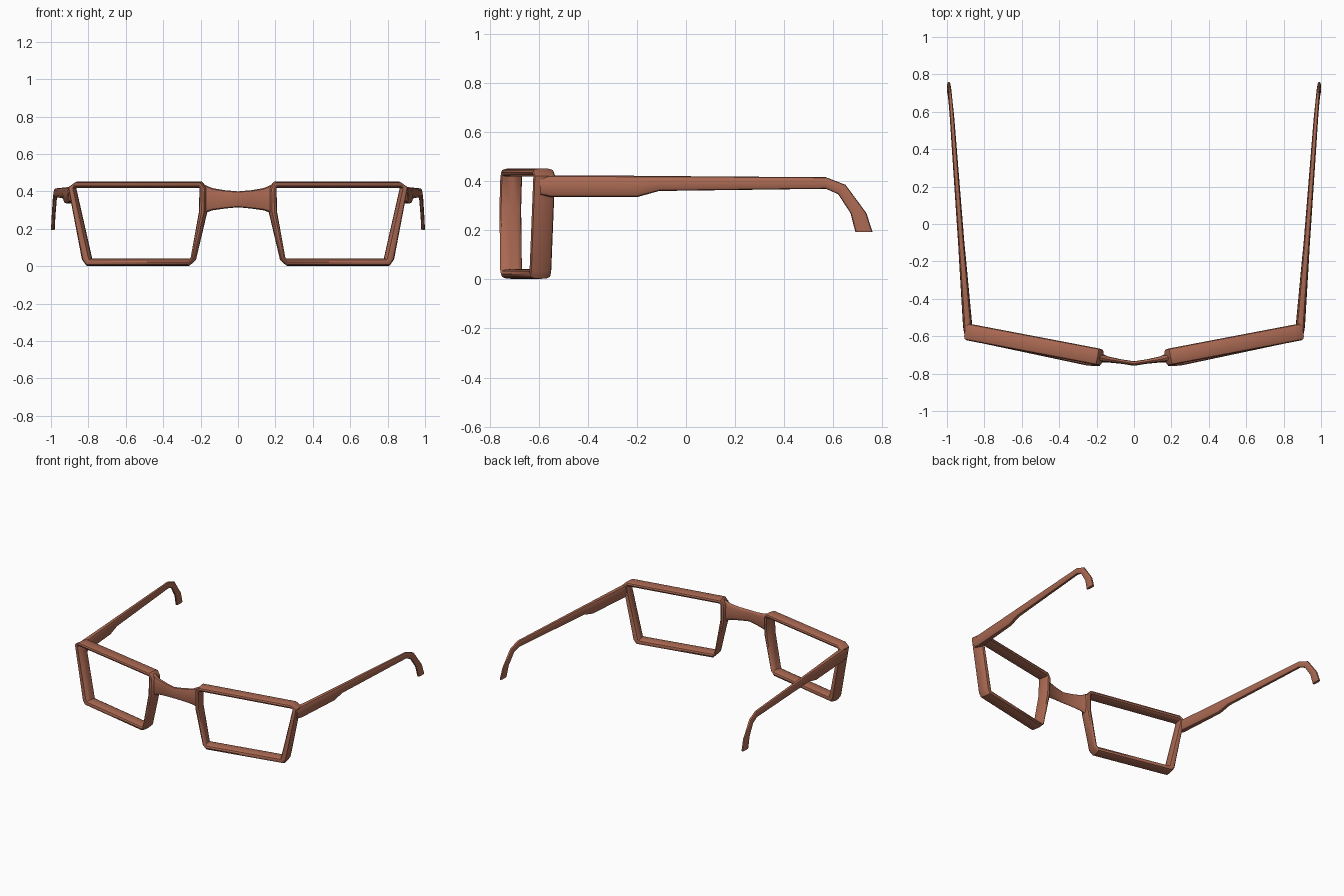
import bpy, bmesh, math
from mathutils import Vector

if "Cube" in bpy.data.objects:
    bpy.data.objects.remove(bpy.data.objects["Cube"])

brown = bpy.data.materials.new("reddish brown")
brown.diffuse_color = (0.40, 0.14, 0.085, 1)
brown.use_nodes = True
brown.node_tree.nodes["Principled BSDF"].inputs["Base Color"].default_value = brown.diffuse_color


def oval(c, u, v, power=0.75, n=12):
    """Rounded cross-section round c with half-axes u and v."""
    pts = []
    for i in range(n):
        a = 2 * math.pi * i / n
        ca, sa = math.cos(a), math.sin(a)
        pts.append(c + u * math.copysign(abs(ca) ** power, ca)
                   + v * math.copysign(abs(sa) ** power, sa))
    return pts


def loft(name, rings, closed=False, caps=()):
    """Skin a row of rings, then mirror it to the other side."""
    bm = bmesh.new()
    vs = [[bm.verts.new(p) for p in r] for r in rings]
    n = len(vs[0])
    for k in range(len(vs) if closed else len(vs) - 1):
        a, b = vs[k], vs[(k + 1) % len(vs)]
        for i in range(n):
            j = (i + 1) % n
            bm.faces.new((a[i], a[j], b[j], b[i]))
    for k in caps:
        bm.faces.new(vs[k])
    bmesh.ops.remove_doubles(bm, verts=bm.verts, dist=1e-5)
    bmesh.ops.recalc_face_normals(bm, faces=bm.faces)
    me = bpy.data.meshes.new(name)
    bm.to_mesh(me)
    bm.free()
    for p in me.polygons:
        p.use_smooth = True
    me.set_sharp_from_angle(angle=math.radians(42))
    me.materials.append(brown)
    ob = bpy.data.objects.new(name, me)
    bpy.context.collection.objects.link(ob)
    m = ob.modifiers.new("mirror", 'MIRROR')
    m.merge_threshold = 0.001
    return ob


# Lens rims: inner and outer points (x, z) at every corner, on a slanted plane
def on_plane(x, z):
    nose_low = max(0, 1 - (x - 0.2) / 0.6) * (1 - z / 0.45)
    return Vector((x, -0.712 + 0.19 * (x - 0.18) - 0.014 * nose_low, z))


depth = Vector((-0.184, 0.982, 0)) * 0.045
corners = [((0.203, 0.418), (0.165, 0.415), (0.195, 0.452)),
           ((0.868, 0.418), (0.862, 0.452), (0.905, 0.422)),
           ((0.782, 0.042), (0.832, 0.035), (0.808, 0.002)),
           ((0.25, 0.042), (0.262, 0.002), (0.228, 0.035)),
           ((0.206, 0.29), (0.167, 0.29), None)]
rings = []
for inner, *outers in corners:
    for outer in outers:
        if outer:
            a, b = on_plane(*inner), on_plane(*outer)
            rings.append(oval((a + b) / 2, (b - a) / 2, depth))
loft("lens_rims", rings, closed=True)

# Bridge: x, y, bottom z, top z, half thickness
rings = []
for x, y, lo, hi, t in [(0.195, -0.711, 0.26, 0.445, 0.028),
                        (0.165, -0.718, 0.288, 0.43, 0.022),
                        (0.14, -0.724, 0.298, 0.418, 0.016),
                        (0.07, -0.735, 0.308, 0.406, 0.012),
                        (0.0, -0.746, 0.315, 0.40, 0.012)]:
    rings.append(oval(Vector((x, y, (lo + hi) / 2)),
                      Vector((0, 0, (hi - lo) / 2)), Vector((0, t, 0))))
loft("bridge", rings, caps=(0,))

# Temple arms: top (y, z), bottom (y, z), centre x, half width
rings = []
for top, bot, x, w in [((-0.595, 0.418), (-0.595, 0.345), 0.888, 0.018),
                       ((-0.55, 0.424), (-0.55, 0.335), 0.889, 0.025),
                       ((-0.20, 0.422), (-0.20, 0.335), 0.916, 0.019),
                       ((-0.11, 0.421), (-0.11, 0.36), 0.923, 0.017),
                       ((0.57, 0.416), (0.57, 0.369), 0.973, 0.012),
                       ((0.65, 0.385), (0.62, 0.347), 0.979, 0.011),
                       ((0.735, 0.27), (0.67, 0.27), 0.986, 0.010),
                       ((0.76, 0.193), (0.69, 0.193), 0.990, 0.010)]:
    a, b = Vector((x, *top)), Vector((x, *bot))
    rings.append(oval((a + b) / 2, (a - b) / 2, Vector((w, 0, 0))))
loft("temple_arms", rings, caps=(0, -1))
